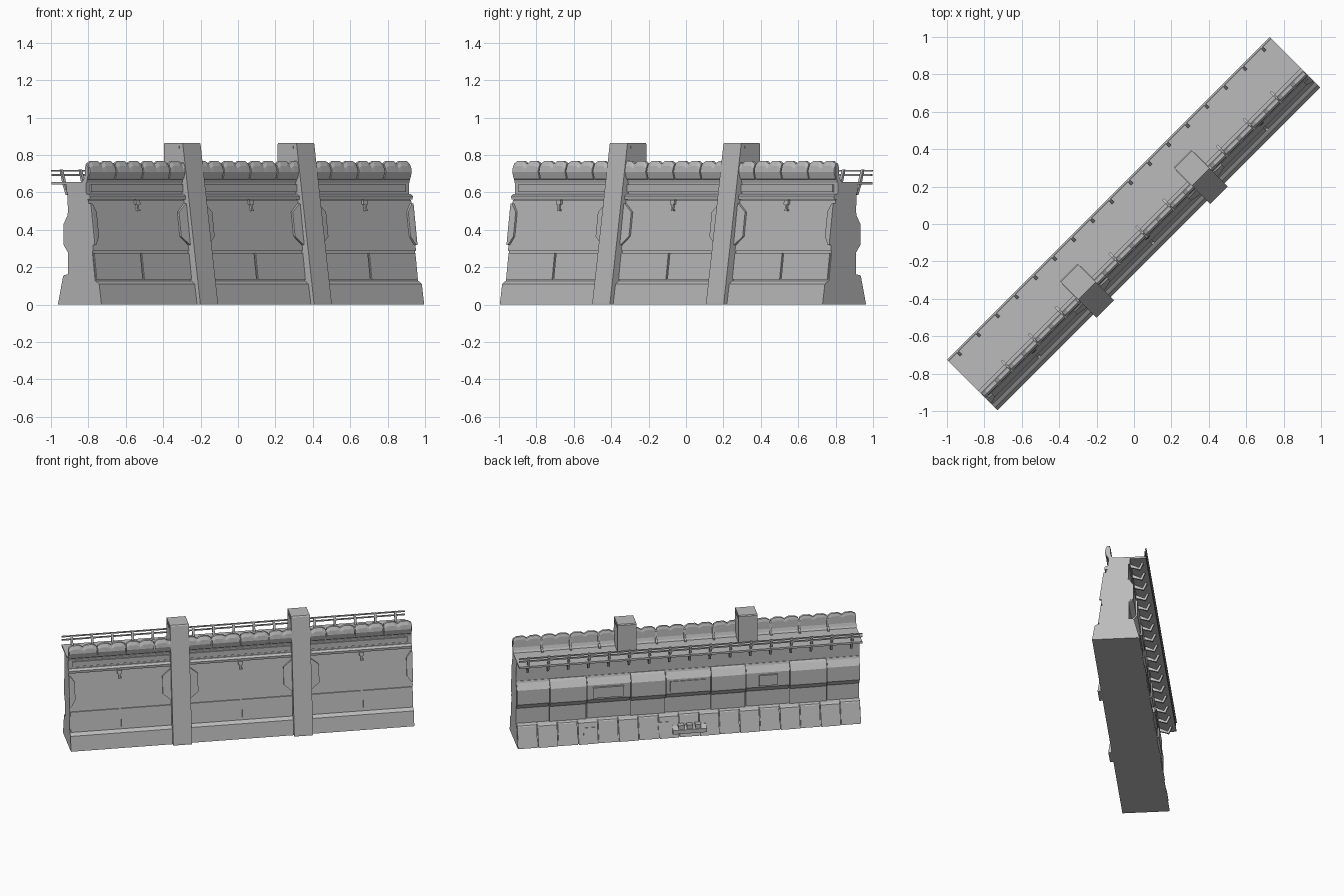
import bpy, bmesh, math

cube = bpy.data.objects.get("Cube")
if cube:
    bpy.data.objects.remove(cube, do_unlink=True)

concrete = bpy.data.materials.new("concrete_grey")
concrete.use_nodes = True
GREY = (0.5, 0.5, 0.5, 1)
concrete.diffuse_color = GREY
concrete.node_tree.nodes["Principled BSDF"].inputs["Base Color"].default_value = GREY

HALF = 1.22            # half the wall length
PILLARS = (-0.43, 0.43)


def sweep(bm, sections):
    """Skin a list of (u, profile) sections; a profile is a list of (v, z), v pointing outward."""
    rings = [[bm.verts.new((u, -v, z)) for v, z in prof] for u, prof in sections]
    n = len(rings[0])
    bm.faces.new(rings[0])
    bm.faces.new(rings[-1][::-1])
    for a, b in zip(rings, rings[1:]):
        for i in range(n):
            j = (i + 1) % n
            bm.faces.new((a[i], a[j], b[j], b[i]))


def prism(bm, prof, u0, u1):
    sweep(bm, [(u0, prof), (u1, prof)])


def box(bm, u0, u1, v0, v1, z0, z1):
    prism(bm, [(v0, z0), (v1, z0), (v1, z1), (v0, z1)], u0, u1)


def finish(bm, name):
    """Turn the mesh into an object lying along the diagonal."""
    bmesh.ops.recalc_face_normals(bm, faces=bm.faces)
    mesh = bpy.data.meshes.new(name)
    bm.to_mesh(mesh)
    bm.free()
    mesh.materials.append(concrete)
    ob = bpy.data.objects.new(name, mesh)
    ob.rotation_euler.z = math.radians(45)
    bpy.context.collection.objects.link(ob)
    return ob


def front(z):
    """Outward position of the battered front face."""
    return 0.165 - 0.136 * z


def slab(z0, z1, out, depth=0.03):
    """Profile of a plate lying on the front face."""
    return [(front(z0) - depth, z0), (front(z0) + out, z0),
            (front(z1) + out, z1), (front(z1) - depth, z1)]


def spans(edges, gap):
    return [(a + gap / 2, b - gap / 2) for a, b in zip(edges, edges[1:])]


def even(count):
    return [-HALF + 2 * HALF * i / count for i in range(count + 1)]


# Core of the wall
bm = bmesh.new()
prism(bm, [(-0.135, 0), (0.18, 0), (front(0.12) - 0.008, 0.12), (front(0.56) - 0.008, 0.56),
           (0.072, 0.6), (0.072, 0.655), (-0.07, 0.655), (-0.066, 0.47), (-0.09, 0.43),
           (-0.09, 0.32), (-0.063, 0.28), (-0.063, 0.16), (-0.094, 0.15)], -HALF, HALF)
finish(bm, "wall_core")

# Front plinth
bm = bmesh.new()
prism(bm, [(0.1, 0), (0.188, 0), (0.17, 0.11), (0.146, 0.126), (0.1, 0.126)], -HALF, HALF)
finish(bm, "front_plinth")

# Front cladding in two courses
bm = bmesh.new()
for a, b in spans([-HALF, -0.86, 0, 0.86, HALF], 0.012):
    prism(bm, slab(0.134, 0.276, 0), a, b)
prism(bm, slab(0.286, 0.558, 0), -HALF, HALF)
finish(bm, "front_panels")

# Ledges under the parapet
bm = bmesh.new()
prism(bm, [(0.05, 0.562), (0.1, 0.562), (0.102, 0.58), (0.085, 0.592), (0.05, 0.592)], -HALF, HALF)
for a, b in spans([-HALF, *PILLARS, HALF], 0.0):
    box(bm, a + 0.03, b - 0.03, 0.05, 0.082, 0.603, 0.642)
finish(bm, "front_ledges")

# Small hooks hanging under the ledge
bm = bmesh.new()
for u in (-0.86, 0, 0.86):
    prism(bm, slab(0.535, 0.56, 0.014), u - 0.016, u + 0.016)
    prism(bm, slab(0.5, 0.545, 0.012), u - 0.006, u + 0.006)
    prism(bm, slab(0.5, 0.508, 0.012), u - 0.006, u + 0.014)
finish(bm, "front_hooks")

# Tapered bracket plates beside the pillars and at the wall ends
bm = bmesh.new()


def bracket(base, side, reach):
    near, far = slab(0.32, 0.54, 0.016), slab(0.365, 0.495, 0.012)
    sweep(bm, [(base, near), (base + side * 0.012, near), (base + side * reach, far)])


for p in PILLARS:
    for side in (-1, 1):
        bracket(p + side * 0.06, side, 0.066)
for side in (-1, 1):
    bracket(side * HALF, -side, 0.042)
finish(bm, "side_brackets")

# Pillars with a slanted front and a slot cover near the top
bm = bmesh.new()
for p in PILLARS:
    prism(bm, [(0.05, 0), (0.212, 0), (0.211, 0.012), (0.08, 0.858), (0.074, 0.865),
               (-0.058, 0.865), (-0.064, 0.858), (-0.064, 0.65), (0.0, 0.65)],
          p - 0.067, p + 0.067)
finish(bm, "pillars")
bm = bmesh.new()
for p in PILLARS:
    box(bm, p - 0.07, p + 0.07, -0.045, 0.055, 0.836, 0.847)
finish(bm, "pillar_slots")


# Parapet with scalloped crest
def parapet(top):
    return [(0.045, 0.65), (0.07, 0.66), (0.088, 0.675), (0.098, 0.71), (0.095, top - 0.025),
            (0.084, top), (0.066, top), (0.06, top - 0.02), (0.058, 0.69)]


bm = bmesh.new()
for a, b in spans(even(12), 0.008):
    w = (b - a) / 2
    stations = [(0, 0.753), (0.25, 0.767), (0.75, 0.767), (1, 0.752)]
    sections = [(a + w * t, parapet(z)) for t, z in stations]
    sections += [(a + w * (1 + t), parapet(z)) for t, z in stations[1:]]
    sweep(bm, sections)
prism(bm, [(0.04, 0.65), (0.075, 0.65), (0.085, 0.69), (0.085, 0.735), (0.07, 0.745),
           (0.064, 0.69)], -HALF, HALF)
finish(bm, "parapet")

# Inner ribs bracing the parapet
bm = bmesh.new()
for u in even(12)[1:-1]:
    prism(bm, [(0.016, 0.65), (0.075, 0.65), (0.075, 0.745), (0.055, 0.735), (0.045, 0.68),
               (0.016, 0.665)], u - 0.007, u + 0.007)
finish(bm, "parapet_ribs")

# Walkway deck
bm = bmesh.new()
box(bm, -HALF, HALF, -0.191, 0.07, 0.641, 0.655)
finish(bm, "walkway")

# Railing: bent posts with wall braces and two rails
bm = bmesh.new()
for i in range(17):
    u = -1.15 + i * 2.3 / 16
    prism(bm, [(-0.13, 0.59), (-0.145, 0.585), (-0.168, 0.64), (-0.193, 0.722),
               (-0.18, 0.722), (-0.155, 0.645)], u - 0.008, u + 0.008)
    prism(bm, [(-0.065, 0.61), (-0.14, 0.588), (-0.14, 0.602), (-0.065, 0.64)], u - 0.006, u + 0.006)
for z in (0.692, 0.715):
    v = -0.186 - (z - 0.7) * 0.2
    box(bm, -HALF, HALF, v - 0.005, v + 0.004, z - 0.004, z + 0.005)
finish(bm, "railing")

# Back skirt slabs
bm = bmesh.new()
for i, (a, b) in enumerate(spans(even(17), 0.006)):
    d = 0.004 * (i % 2)
    prism(bm, [(-0.05, 0), (-0.145 - d, 0), (-0.106 - d, 0.15), (-0.1, 0.157), (-0.05, 0.165)], a, b)
finish(bm, "back_skirt")

# Back panels with a bulging belt, alternating in depth
bm = bmesh.new()
edges = [-HALF, -0.986, -0.72, -0.41, -0.16, 0.16, 0.41, 0.72, 0.986, HALF]
for i, (a, b) in enumerate(spans(edges, 0.006)):
    d = 0.009 * (i % 2)
    prism(bm, [(-0.04, 0.165), (-0.07 - d, 0.165), (-0.07 - d, 0.28), (-0.102 - d, 0.32),
               (-0.102 - d, 0.43), (-0.074 - d, 0.475), (-0.07, 0.49), (-0.04, 0.49)], a, b)
box(bm, -HALF, HALF, -0.078, -0.04, 0.6, 0.645)
finish(bm, "back_panels")

# Hatch plates on the belt and the skirt
bm = bmesh.new()
for u, w, v in ((0.57, 0.11, -0.117), (0, 0.13, -0.108), (-0.565, 0.065, -0.117)):
    box(bm, u - w, u + w, v, -0.09, 0.335, 0.415)
for u in (0.70, 0.17):
    prism(bm, [(-0.1, 0.035), (-0.145, 0.035), (-0.123, 0.115), (-0.1, 0.115)], u - 0.05, u + 0.05)
finish(bm, "back_hatches")

# Service box at the foot of the back
bm = bmesh.new()
prism(bm, [(-0.1, 0.03), (-0.158, 0.03), (-0.158, 0.06), (-0.13, 0.085), (-0.1, 0.085)], -0.12, 0.12)
for u in (-0.06, 0, 0.06):
    box(bm, u - 0.02, u + 0.02, -0.16, -0.1, 0.065, 0.095)
finish(bm, "service_box")
